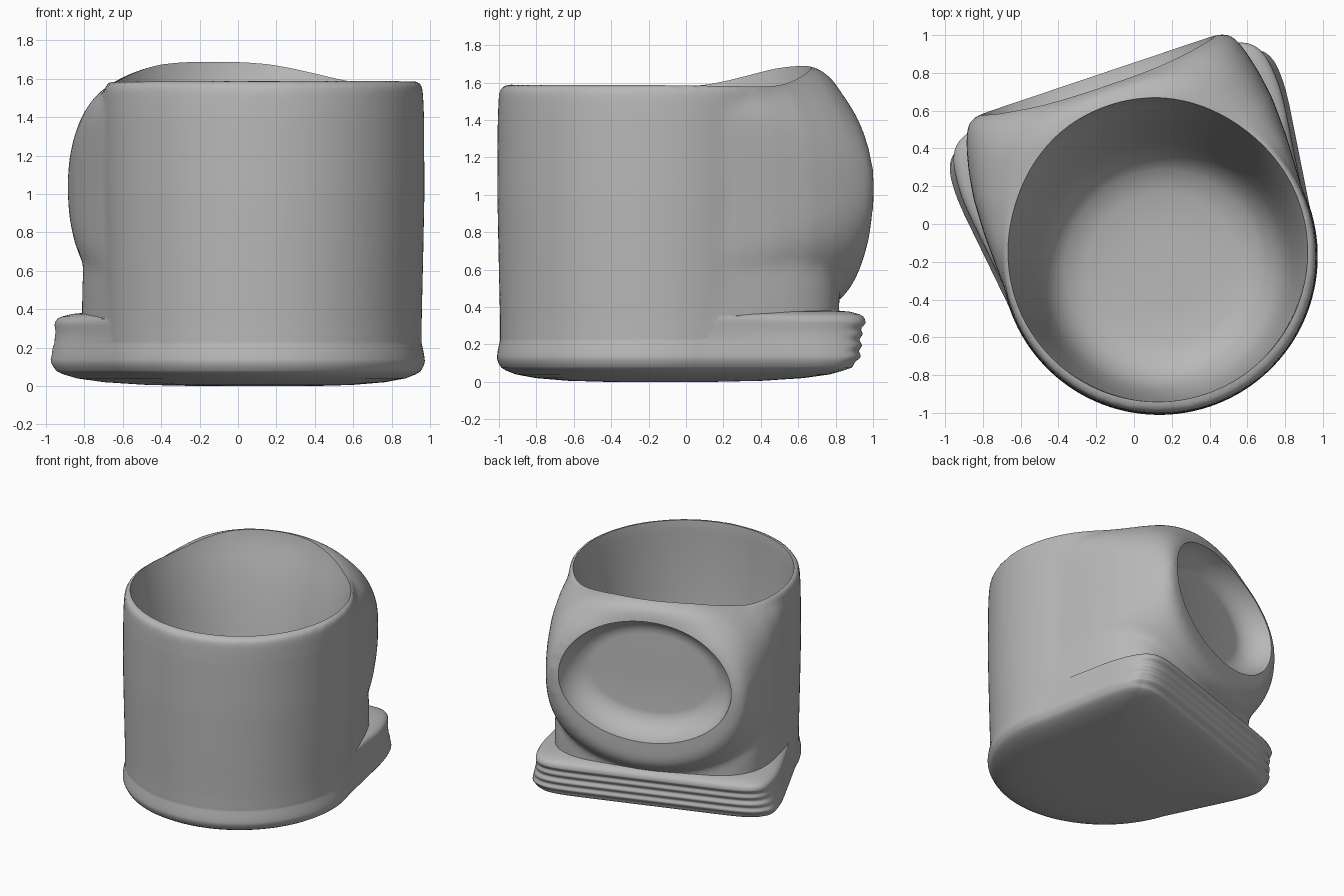
import bpy, math
from mathutils import Matrix, Vector

cube = bpy.data.objects.get("Cube")
if cube:
    bpy.data.objects.remove(cube)

# Everything is laid out straight, then turned so the boss faces back-right
TURN = Matrix.Rotation(math.radians(18.6), 4, 'Z') @ Matrix.Translation((0.072, 0, 0))
CV = -0.205     # depth of the cup axis
N = 128

grey = bpy.data.materials.new("plain grey")
grey.use_nodes = True
colour = (0.48, 0.48, 0.48, 1)
grey.diffuse_color = colour
grey.node_tree.nodes["Principled BSDF"].inputs["Base Color"].default_value = colour


def loft(name, rings):
    """Closed solid skinned over equal-length rings."""
    n = len(rings[0])
    verts = [TURN @ Vector(p) for ring in rings for p in ring]
    faces = [list(range(n))[::-1], [len(verts) - n + i for i in range(n)]]
    for k in range(len(rings) - 1):
        for i in range(n):
            j = (i + 1) % n
            faces.append([k * n + i, k * n + j, k * n + n + j, k * n + n + i])
    mesh = bpy.data.meshes.new(name)
    mesh.from_pydata(verts, [], faces)
    mesh.materials.append(grey)
    obj = bpy.data.objects.new(name, mesh)
    bpy.context.collection.objects.link(obj)
    # consistent outward normals
    activate(obj)
    bpy.ops.object.mode_set(mode='EDIT')
    bpy.ops.mesh.select_all(action='SELECT')
    bpy.ops.mesh.normals_make_consistent(inside=False)
    bpy.ops.object.mode_set(mode='OBJECT')
    return obj


def activate(obj):
    bpy.ops.object.select_all(action='DESELECT')
    obj.select_set(True)
    bpy.context.view_layer.objects.active = obj


def apply(obj, kind, **settings):
    activate(obj)
    mod = obj.modifiers.new(kind.lower(), kind)
    for key, value in settings.items():
        setattr(mod, key, value)
    bpy.ops.object.modifier_apply(modifier=mod.name)


def combine(obj, other, operation):
    apply(obj, 'BOOLEAN', object=other, operation=operation, solver='EXACT')
    bpy.data.objects.remove(other)


def angles():
    return [2 * math.pi * i / N for i in range(N)]


def spow(x, p):
    return math.copysign(abs(x) ** p, x)


def smooth(x):
    x = min(1, max(0, x))
    return x * x * (3 - 2 * x)


def disc(z, r, shift=0.0):
    return [(r * math.cos(t), CV + shift + r * math.sin(t), z) for t in angles()]


def oval(v, a, b, p=1.0, cz=1.04):
    """Upright oval, squarer for small p, whose upper half leans to the cup."""
    ring = []
    for t in angles():
        dz = b * spow(math.sin(t), p)
        lean = 0.07 * min(1, max(0, dz) / 0.5) ** 2
        ring.append((a * spow(math.cos(t), p), v - lean, cz + dz))
    return ring


def neck_ring(z, half, back):
    """Round front, softly squared back."""
    ring = []
    for t in angles():
        p = 0.42 if math.sin(t) > 0 else 1.0
        depth = back if p < 1 else half
        ring.append((half * spow(math.cos(t), p), CV + depth * spow(math.sin(t), p), z))
    return ring


def base_ring(z, s):
    """Round at the front, squared with a ribbed sloping face at the back."""
    ring = []
    for t in angles():
        p = 0.2 if math.sin(t) > 0 else 1.0
        v = 0.985 * spow(math.sin(t), p) if p < 1 else 0.84 * math.sin(t)
        u = (0.84 + 0.08 * smooth(v / 0.7)) * spow(math.cos(t), p)
        w = min(1, max(0, (v - 0.74) / 0.18))
        rib = 0.007 * math.sin(z * 2 * math.pi / 0.06) if 0.06 < z < 0.33 else 0
        v += w * (0.34 * (z - 0.33) + rib)
        ring.append((s * u, CV + s * v, z))
    return ring


# Cup wall
body = loft("cup_body", [disc(z, r) for z, r in [
    (0.15, 0.82), (0.4, 0.825), (0.7, 0.832), (1.0, 0.838),
    (1.4, 0.836), (1.54, 0.83), (1.59, 0.822)]])

# Squared neck between the base and the boss
neck = loft("neck", [neck_ring(*row) for row in [
    (0.2, 0.825, 0.89), (0.4, 0.822, 0.89), (0.5, 0.822, 0.89),
    (0.62, 0.82, 0.87), (0.75, 0.81, 0.8)]])
combine(body, neck, 'UNION')

# Oval boss on the back, widening out of the cup sides
boss = loft("boss", [oval(*row) for row in [
    (-0.2, 0.82, 0.53, 0.2), (0.0, 0.835, 0.55, 0.25), (0.2, 0.842, 0.575, 0.36),
    (0.4, 0.835, 0.61, 0.52), (0.55, 0.812, 0.645, 0.68), (0.65, 0.788, 0.66, 0.78),
    (0.72, 0.766, 0.65, 0.87), (0.77, 0.744, 0.625, 0.95), (0.8, 0.71, 0.58),
    (0.81, 0.665, 0.53)]])
combine(body, boss, 'UNION')
apply(body, 'REMESH', mode='VOXEL', voxel_size=0.025)
apply(body, 'SMOOTH', factor=0.5, iterations=12)

# Base with ribbed ledge
lower = [(0.0, 0.3), (0.006, 0.55), (0.02, 0.75), (0.04, 0.88), (0.06, 0.94)]
ribs = [(0.075 + 0.007 * i, 1 - 0.03 * max(0, 1 - i / 9) ** 2 - 0.029 * smooth((i - 6) / 24))
        for i in range(36)]
upper = [(0.335, 0.968), (0.35, 0.957), (0.362, 0.935), (0.375, 0.89), (0.385, 0.8)]
base = loft("base", [base_ring(z, s) for z, s in lower + ribs + upper])
combine(body, base, 'UNION')

# Cup cavity, leaning forward towards the floor
cavity = loft("cavity_cutter", [disc(*row) for row in [
    (0.28, 0.2, -0.065), (0.29, 0.4, -0.065), (0.33, 0.52, -0.065), (0.41, 0.6, -0.065),
    (0.55, 0.65, -0.065), (0.8, 0.69, -0.06), (1.1, 0.725, -0.04), (1.35, 0.757, -0.015),
    (1.5, 0.779, 0.01), (1.58, 0.793, 0.025), (1.68, 0.812, 0.03), (1.9, 0.83, 0.03)]])
combine(body, cavity, 'DIFFERENCE')

# Oval dish in the boss
dish = loft("dish_cutter", [oval(v, a, b, cz=1.1) for v, a, b in [
    (0.62, 0.46, 0.3), (0.625, 0.5, 0.335), (0.65, 0.55, 0.375), (0.69, 0.595, 0.42),
    (0.74, 0.625, 0.445), (0.79, 0.645, 0.46), (0.95, 0.67, 0.48)]])
combine(body, dish, 'DIFFERENCE')

activate(body)
bpy.ops.object.shade_smooth_by_angle(angle=math.radians(40))
